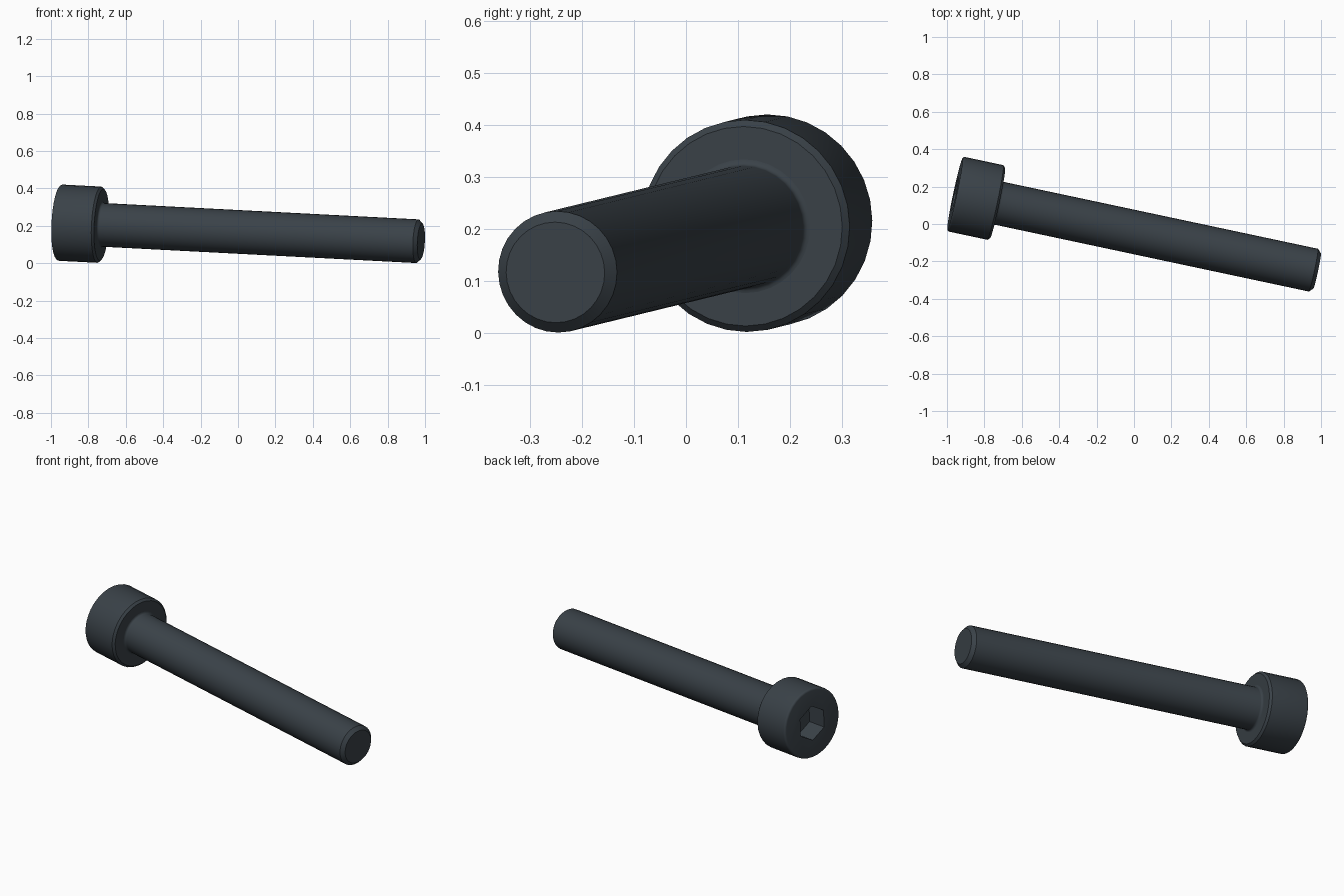
import bpy
import bmesh
from math import sin, cos, tau, radians
from mathutils import Vector, Matrix

cube = bpy.data.objects.get("Cube")
if cube:
    bpy.data.objects.remove(cube, do_unlink=True)

# Blackened steel
steel = bpy.data.materials.new("dark_steel")
steel.use_nodes = True
colour = (0.042, 0.054, 0.065, 1)
steel.diffuse_color = colour
steel.node_tree.nodes["Principled BSDF"].inputs["Base Color"].default_value = colour

# The screw lies tilted: its axis runs from the head's back to the tip
back = Vector((-0.957, 0.161, 0.217))
tip = Vector((0.979, -0.251, 0.1165))
axis = tip - back
length = axis.length
placement = Matrix.Translation(back) @ axis.to_track_quat("Z", "Y").to_matrix().to_4x4()

SIDES = 32
HEAD_R, HEAD_LEN = 0.204, 0.233
SHAFT_R = 0.1168


def lathe(name, profile, sides):
    """Closed solid of revolution from (radius, height) points."""
    bm = bmesh.new()
    rings = [[bm.verts.new((r * sin(tau * i / sides), r * cos(tau * i / sides), h))
              for i in range(sides)] for r, h in profile]
    for a, b in zip(rings, rings[1:]):
        for i in range(sides):
            j = (i + 1) % sides
            bm.faces.new((a[i], a[j], b[j], b[i]))
    bm.faces.new(rings[0])
    bm.faces.new(rings[-1])
    bmesh.ops.recalc_face_normals(bm, faces=bm.faces)
    mesh = bpy.data.meshes.new(name)
    bm.to_mesh(mesh)
    bm.free()
    mesh.materials.append(steel)
    obj = bpy.data.objects.new(name, mesh)
    obj.matrix_world = placement
    bpy.context.collection.objects.link(obj)
    return obj


def arc(r, h, radius, start, end, steps=4):
    """Profile points on a quarter round centred at (r, h)."""
    angles = [radians(start + (end - start) * i / steps) for i in range(steps + 1)]
    return [(r + radius * cos(a), h + radius * sin(a)) for a in angles]


# Head: rounded back rim, chamfered front rim
rim = 0.012
head = lathe("head", arc(HEAD_R - rim, rim, rim, -90, 0)
             + [(HEAD_R, HEAD_LEN - rim), (HEAD_R - rim, HEAD_LEN)], SIDES)

# Shaft: small fillet under the head, chamfered tip
fillet, chamfer = 0.012, 0.02
shaft = lathe("shaft", arc(SHAFT_R + fillet, HEAD_LEN + fillet, fillet, 270, 180)
              + [(SHAFT_R, length - chamfer), (SHAFT_R - chamfer, length)], SIDES)

# Hexagonal socket cut into the back of the head
cutter = lathe("socket_cutter", [(0.101, -0.05), (0.101, 0.117)], 6)
cutter.hide_render = True
bpy.context.view_layer.update()
cut = head.modifiers.new("socket", "BOOLEAN")
cut.operation = "DIFFERENCE"
cut.solver = "EXACT"
cut.object = cutter
bpy.context.view_layer.objects.active = head
bpy.ops.object.modifier_apply(modifier=cut.name)
bpy.data.objects.remove(cutter, do_unlink=True)

# Smooth round sides with crisp edges
bpy.ops.object.select_all(action="DESELECT")
for part in (head, shaft):
    part.select_set(True)
bpy.ops.object.shade_smooth_by_angle(angle=radians(30))
